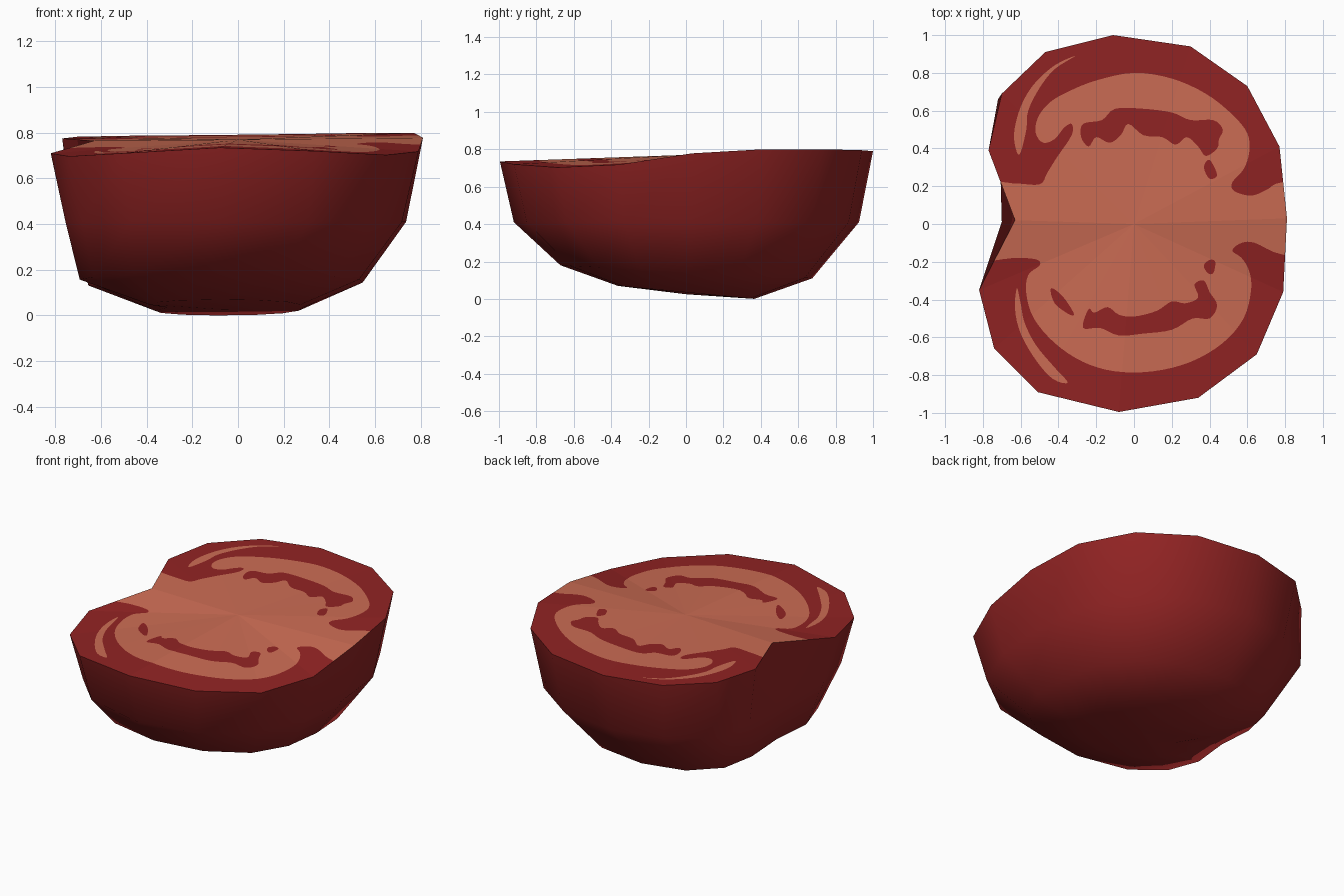
import bpy
from mathutils import Vector
from mathutils.geometry import delaunay_2d_cdt

if "Cube" in bpy.data.objects:
    bpy.data.objects.remove(bpy.data.objects["Cube"])


def material(name, rgb):
    m = bpy.data.materials.new(name)
    m.diffuse_color = (*rgb, 1)
    m.use_nodes = True
    m.node_tree.nodes["Principled BSDF"].inputs["Base Color"].default_value = m.diffuse_color
    return m


RED = material("dark red skin", (0.285, 0.017, 0.017))
FLESH = material("light flesh", (0.60, 0.15, 0.088))


def add_object(name, verts, faces, mats):
    me = bpy.data.meshes.new(name)
    me.from_pydata(verts, [], faces)
    for m in mats:
        me.materials.append(m)
    ob = bpy.data.objects.new(name, me)
    bpy.context.collection.objects.link(ob)
    return ob


# Rim of the cut half, clockwise from above; the notch is the stem dent
NOTCH, BULGE = 12, 14
rim = [(-.11, 1, .79), (.30, .94, .795), (.60, .73, .80), (.77, .41, .80),
       (.81, .03, .778), (.79, -.36, .718), (.65, -.69, .703), (.34, -.92, .72),
       (-.08, -.995, .735), (-.51, -.89, .71), (-.74, -.66, .697), (-.82, -.35, .71),
       (-.63, .02, .765), (-.77, .39, .775), (-.70, .69, .783), (-.47, .91, .787)]
N = len(rim)
CENTRE_Z = 0.77


# Rounded skin: rings shrinking towards a slightly tilted bottom
def ring(sx, dx, sy, z, tilt):
    return [(x * sx + dx, y * sy, z - tilt * y * sy) for x, y, _ in rim]


rings = [rim, ring(.915, -.005, .925, .41, 0), ring(.76, -.07, .675, .145, .052),
         ring(.41, -.05, .365, .035, .095)]
rings[1][NOTCH] = (-.70, .01, .42)
rings[1][BULGE] = (-.72, .66, .42)
rings[2][NOTCH] = (-.66, .01, .15)
verts = [p for r in rings for p in r] + [(-.05, 0, .025)]
faces = []
for k in range(3):
    for i in range(N):
        j = (i + 1) % N
        faces.append((k * N + i, k * N + j, (k + 1) * N + j, (k + 1) * N + i))
faces += [(3 * N + i, 3 * N + (i + 1) % N, 4 * N) for i in range(N)]
skin = add_object("skin", verts, faces, [RED])
for p in skin.data.polygons:
    p.use_smooth = True


# Outlines painted on the cut: flesh, two crescents, then seed pockets
flesh = [(-.9, .21), (-.64, .215), (-.5, .21), (-.46, .27), (-.41, .35), (-.33, .47),
         (-.33, .53), (-.37, .51), (-.42, .45), (-.48, .43), (-.52, .48), (-.51, .56),
         (-.45, .64), (-.35, .70), (-.2, .76), (0, .80), (.2, .77), (.38, .69),
         (.52, .58), (.60, .48), (.61, .38), (.58, .29), (.52, .22), (.53, .175),
         (.62, .15), (.70, .18), (.78, .22), (1, .22), (1, -.16), (.78, -.16),
         (.64, -.1), (.57, -.1), (.52, -.14), (.57, -.18), (.61, -.25), (.62, -.35),
         (.58, -.5), (.47, -.63), (.3, -.73), (.1, -.78), (-.1, -.78), (-.27, -.73),
         (-.42, -.63), (-.53, -.5), (-.57, -.37), (-.56, -.27), (-.5, -.22),
         (-.51, -.19), (-.58, -.18), (-.64, -.18), (-.9, -.17)]
back_crescent = [(-.31, .89), (-.42, .84), (-.53, .74), (-.60, .62), (-.635, .48),
                 (-.62, .38), (-.60, .38), (-.57, .5), (-.56, .6), (-.50, .72), (-.42, .82)]
front_crescent = [(-.62, -.34), (-.63, -.45), (-.6, -.58), (-.52, -.72), (-.43, -.82),
                  (-.35, -.84), (-.42, -.76), (-.52, -.64), (-.58, -.52), (-.60, -.42)]
back_pocket = [(-.28, .46), (-.27, .53), (-.17, .55), (-.1, .61), (.05, .61), (.2, .59),
               (.3, .55), (.42, .55), (.47, .50), (.45, .45), (.44, .4), (.38, .36),
               (.34, .41), (.28, .46), (.22, .42), (.15, .46), (.05, .47), (-.03, .53),
               (-.07, .47), (-.13, .43), (-.2, .46), (-.24, .41)]
front_pocket = [(-.24, -.45), (-.27, -.55), (-.18, -.55), (-.08, -.59), (.05, -.58),
                (.2, -.56), (.31, -.5), (.40, -.5), (.44, -.43), (.40, -.36), (.37, -.3),
                (.32, -.32), (.34, -.39), (.27, -.42), (.2, -.41), (.12, -.46), (0, -.49),
                (-.08, -.48), (-.14, -.44), (-.21, -.47)]
small_pockets = [[(.37, .3), (.40, .34), (.44, .26), (.40, .24)],
                 [(.37, -.22), (.40, -.19), (.43, -.2), (.42, -.26), (.39, -.26)],
                 [(-.44, -.34), (-.38, -.38), (-.32, -.47), (-.34, -.48), (-.42, -.42)]]


def smooth(pts, steps=4):
    """Closed Catmull-Rom curve through the points."""
    out = []
    v = [Vector(p) for p in pts]
    for i in range(len(v)):
        a, b, c, d = (v[(i + k) % len(v)] for k in (-1, 0, 1, 2))
        for s in range(steps):
            t = s / steps
            out.append(.5 * (2 * b + (c - a) * t + (2 * a - 5 * b + 4 * c - d) * t * t
                             + (3 * b - a - 3 * c + d) * t ** 3))
    return out


def inside(p, poly):
    hit = False
    for a, b in zip(poly, poly[1:] + poly[:1]):
        if (a[1] > p.y) != (b[1] > p.y):
            hit ^= p.x < a[0] + (p.y - a[1]) * (b[0] - a[0]) / (b[1] - a[1])
    return hit


def cut_height(p):
    """Height on the fan of triangles from the centre to the rim."""
    best = (-1e9, CENTRE_Z)
    for i in range(N):
        a, b = rim[i], rim[(i + 1) % N]
        det = a[0] * b[1] - a[1] * b[0]
        s = (p.x * b[1] - p.y * b[0]) / det
        t = (a[0] * p.y - a[1] * p.x) / det
        z = CENTRE_Z + s * (a[2] - CENTRE_Z) + t * (b[2] - CENTRE_Z)
        best = max(best, (min(s, t), z))
    return best[1]


# Cut face: triangulated with every outline as a real edge
outlines = [smooth(o) for o in
            [flesh, back_crescent, front_crescent, back_pocket, front_pocket] + small_pockets]
pts = [Vector(p[:2]) for p in rim] + [Vector((0, 0))]
edges = [(i, (i + 1) % N) for i in range(N)] + [(i, N) for i in range(N)]
for o in outlines:
    s = len(pts)
    pts += o
    edges += [(s + i, s + (i + 1) % len(o)) for i in range(len(o))]
v2, _, tris, *_ = delaunay_2d_cdt(pts, edges, [], 0, 1e-5)
kept, paint = [], []
for t in tris:
    c = sum((v2[i] for i in t), Vector((0, 0))) / len(t)
    if inside(c, rim):
        kept.append(tuple(t))
        paint.append(sum(inside(c, o) for o in outlines) % 2)
used = {i: n for n, i in enumerate(sorted({i for t in kept for i in t}))}
cut = add_object("cut_face", [(v2[i].x, v2[i].y, cut_height(v2[i])) for i in used],
                 [tuple(used[i] for i in t) for t in kept], [RED, FLESH])
for p, m in zip(cut.data.polygons, paint):
    p.material_index = m
